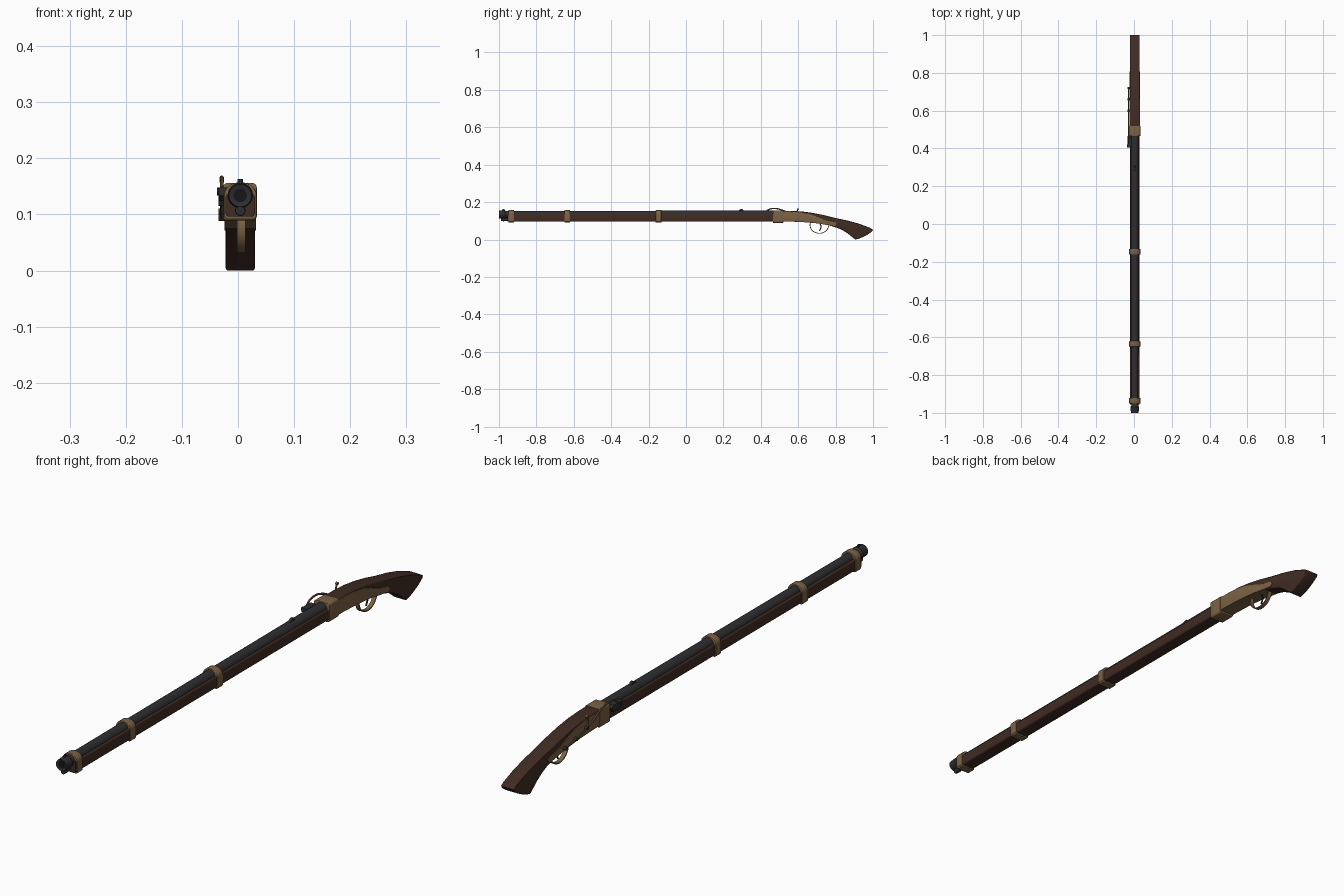
import bpy, bmesh, math
from mathutils import Vector

if "Cube" in bpy.data.objects:
    bpy.data.objects.remove(bpy.data.objects["Cube"])

CX = 0.004            # centre plane of stock and barrel
BZ = 0.134            # barrel axis height


def material(name, rgb):
    m = bpy.data.materials.new(name)
    m.diffuse_color = (*rgb, 1)
    m.use_nodes = True
    m.node_tree.nodes["Principled BSDF"].inputs["Base Color"].default_value = m.diffuse_color
    return m


WOOD = material("dark walnut", (0.052, 0.024, 0.017))
BRASS = material("aged brass", (0.20, 0.122, 0.058))
STEEL = material("gunmetal", (0.028, 0.028, 0.031))
BORE = material("bore black", (0.008, 0.008, 0.009))


def finish(name, bm, mat, smooth=True):
    bmesh.ops.recalc_face_normals(bm, faces=bm.faces)
    me = bpy.data.meshes.new(name)
    bm.to_mesh(me)
    bm.free()
    me.materials.append(mat)
    ob = bpy.data.objects.new(name, me)
    bpy.context.collection.objects.link(ob)
    if smooth:
        bpy.ops.object.select_all(action='DESELECT')
        ob.select_set(True)
        bpy.context.view_layer.objects.active = ob
        bpy.ops.object.shade_smooth_by_angle(angle=math.radians(30))
    return ob


def extrude(name, pts, offset, mat, bevel=0.0):
    """Extrude a closed 3D outline along an offset vector, optionally rounding the rims."""
    bm = bmesh.new()
    face = bm.faces.new([bm.verts.new(p) for p in pts])
    res = bmesh.ops.extrude_face_region(bm, geom=[face], use_keep_orig=True)
    top = [v for v in res['geom'] if isinstance(v, bmesh.types.BMVert)]
    bmesh.ops.translate(bm, verts=top, vec=offset)
    if bevel:
        rims = [e for e in bm.edges
                if abs((e.verts[0].co - e.verts[1].co).normalized().dot(Vector(offset).normalized())) < 0.5]
        bmesh.ops.bevel(bm, geom=rims, offset=bevel, segments=3, profile=0.5, affect='EDGES')
    return finish(name, bm, mat)


def side_plate(name, yz, x0, x1, mat, bevel=0.0):
    return extrude(name, [(x0, y, z) for y, z in yz], (x1 - x0, 0, 0), mat, bevel)


def section(name, xz, y0, y1, mat, bevel=0.0):
    return extrude(name, [(x, y0, z) for x, z in xz], (0, y1 - y0, 0), mat, bevel)


def rounded_rect(x0, x1, z0, z1, r, n=4):
    pts = []
    for cx, cz, a0 in ((x1 - r, z1 - r, 0), (x0 + r, z1 - r, 90), (x0 + r, z0 + r, 180), (x1 - r, z0 + r, 270)):
        for i in range(n + 1):
            a = math.radians(a0 + 90 * i / n)
            pts.append((cx + r * math.cos(a), cz + r * math.sin(a)))
    return pts


def lathe(name, stations, x, z, mat, n=24):
    """Revolve (y, radius) stations around an axis along y."""
    bm = bmesh.new()
    rings = [[bm.verts.new((x + r * math.cos(math.tau * i / n), y, z + r * math.sin(math.tau * i / n)))
              for i in range(n)] for y, r in stations]
    for a, b in zip(rings, rings[1:]):
        for i in range(n):
            bm.faces.new((a[i], a[(i + 1) % n], b[(i + 1) % n], b[i]))
    bm.faces.new(rings[0])
    bm.faces.new(rings[-1])
    return finish(name, bm, mat)


def pin(name, x0, x1, y, z, r, mat, n=16):
    ring = [(y + r * math.cos(math.tau * i / n), z + r * math.sin(math.tau * i / n)) for i in range(n)]
    return side_plate(name, ring, x0, x1, mat)


def rod(name, pts, r, mat):
    """Smooth round rod through points."""
    cu = bpy.data.curves.new(name, 'CURVE')
    cu.dimensions = '3D'
    cu.bevel_depth, cu.bevel_resolution, cu.use_fill_caps = r, 2, True
    sp = cu.splines.new('BEZIER')
    sp.bezier_points.add(len(pts) - 1)
    for b, p in zip(sp.bezier_points, pts):
        b.co = p
        b.handle_left_type = b.handle_right_type = 'AUTO'
    ob = bpy.data.objects.new(name + "_path", cu)
    bpy.context.collection.objects.link(ob)
    bm = bmesh.new()
    bm.from_mesh(ob.to_mesh())
    bpy.data.objects.remove(ob)
    return finish(name, bm, mat)


# Barrel with flared muzzle, bore and ramrod
lathe("barrel", [(-0.998, 0.017), (-1.0, 0.0205), (-0.968, 0.0225), (-0.962, 0.0185), (-0.93, 0.0185),
                 (0.25, 0.0205), (0.48, 0.021)], CX, BZ, STEEL)
lathe("bore", [(-0.9995, 0.012), (-0.98, 0.012)], CX, BZ, BORE)
lathe("ramrod", [(-0.99, 0.0085), (-0.975, 0.0095), (-0.96, 0.0075), (-0.9, 0.0075)], CX, 0.107, STEEL, 16)

# Long fore-stock
section("fore_stock", rounded_rect(CX - 0.026, CX + 0.026, 0.096, 0.137, 0.006), -0.955, 0.48, WOOD)

# Brass barrel bands: rounded bottom, arch over the barrel
arch = [(CX + 0.0295 * math.cos(a), BZ + 0.0235 * math.sin(a)) for a in
        [math.pi * i / 16 for i in range(17)]]
band = arch + [(CX - 0.0295, 0.096), (CX - 0.024, 0.091), (CX + 0.024, 0.091), (CX + 0.0295, 0.096)]
for i, y in enumerate((-0.935, -0.635, -0.147)):
    section(f"barrel_band_{i + 1}", band, y - 0.015, y + 0.015, BRASS, 0.002)

# Breech collar
section("breech_collar", rounded_rect(CX - 0.031, CX + 0.0295, 0.089, 0.156, 0.008), 0.465, 0.52, BRASS, 0.002)

# Curved butt stock
side_plate("butt_stock", [
    (0.47, 0.153), (0.56, 0.153), (0.62, 0.15), (0.68, 0.142), (0.74, 0.130), (0.80, 0.115), (0.87, 0.100),
    (0.93, 0.083), (0.985, 0.062), (1.0, 0.052), (0.995, 0.043), (0.972, 0.027), (0.945, 0.013), (0.925, 0.005),
    (0.905, 0.0), (0.89, 0.012), (0.865, 0.032), (0.84, 0.048), (0.81, 0.062), (0.76, 0.077), (0.70, 0.087),
    (0.62, 0.094), (0.54, 0.097), (0.47, 0.097)], CX - 0.026, CX + 0.026, WOOD, 0.004)

# Brass lock plates on both flanks, wrapping the underside
side_plate("lock_plate", [
    (0.515, 0.150), (0.56, 0.149), (0.61, 0.145), (0.66, 0.136), (0.70, 0.123), (0.74, 0.106), (0.77, 0.098),
    (0.80, 0.093), (0.808, 0.082), (0.80, 0.071), (0.76, 0.0765), (0.70, 0.0865), (0.62, 0.0935), (0.54, 0.0965),
    (0.515, 0.0965)], CX - 0.0285, CX + 0.0285, BRASS, 0.001)

# Trigger guard strap and trigger
arc = [math.radians(150 + 240 * i / 24) for i in range(25)]
guard = [(0.713 + 0.052 * math.cos(a), 0.078 + 0.047 * math.sin(a)) for a in arc]
guard += [(0.713 + 0.048 * math.cos(a), 0.078 + 0.043 * math.sin(a)) for a in reversed(arc)]
side_plate("trigger_guard", guard, CX - 0.006, CX + 0.009, BRASS)
rod("trigger", [(CX, 0.715, 0.09), (CX, 0.722, 0.066), (CX, 0.714, 0.047)], 0.003, STEEL)

# Rear sight on the barrel
side_plate("rear_sight", [(0.275, 0.15), (0.285, 0.158), (0.295, 0.163), (0.302, 0.163), (0.312, 0.15)],
           CX - 0.005, CX + 0.005, STEEL, 0.001)
side_plate("front_sight", [(-0.985, 0.153), (-0.98, 0.163), (-0.972, 0.163), (-0.966, 0.153)],
           CX - 0.002, CX + 0.002, STEEL)

# Flash pan with cover on the left
side_plate("flash_pan", [(0.405, 0.148), (0.455, 0.148), (0.465, 0.14), (0.455, 0.124), (0.418, 0.124),
                         (0.405, 0.134)], -0.035, -0.012, STEEL, 0.002)
pin("pan_hinge", -0.037, -0.02, 0.413, 0.141, 0.007, STEEL)

# Serpentine match holder, lever and spring on the left lock plate
LX = -0.029
rod("serpentine", [(LX, 0.60, 0.122), (LX, 0.56, 0.135), (LX, 0.52, 0.155), (LX, 0.475, 0.166),
                   (LX, 0.44, 0.159), (LX, 0.428, 0.148)], 0.0035, BRASS)
rod("serpentine_lever", [(LX, 0.598, 0.122), (LX, 0.592, 0.143), (LX, 0.598, 0.162)], 0.003, BRASS)
pin("lever_knob", LX - 0.004, LX + 0.004, 0.598, 0.162, 0.005, BRASS)
rod("lock_spring", [(LX, 0.60, 0.118), (LX, 0.66, 0.104), (LX, 0.72, 0.094)], 0.003, BRASS)
for i, (y, z) in enumerate(((0.60, 0.121), (0.66, 0.105), (0.72, 0.094))):
    pin(f"lock_screw_{i + 1}", -0.035, -0.022, y, z, 0.006, STEEL)
